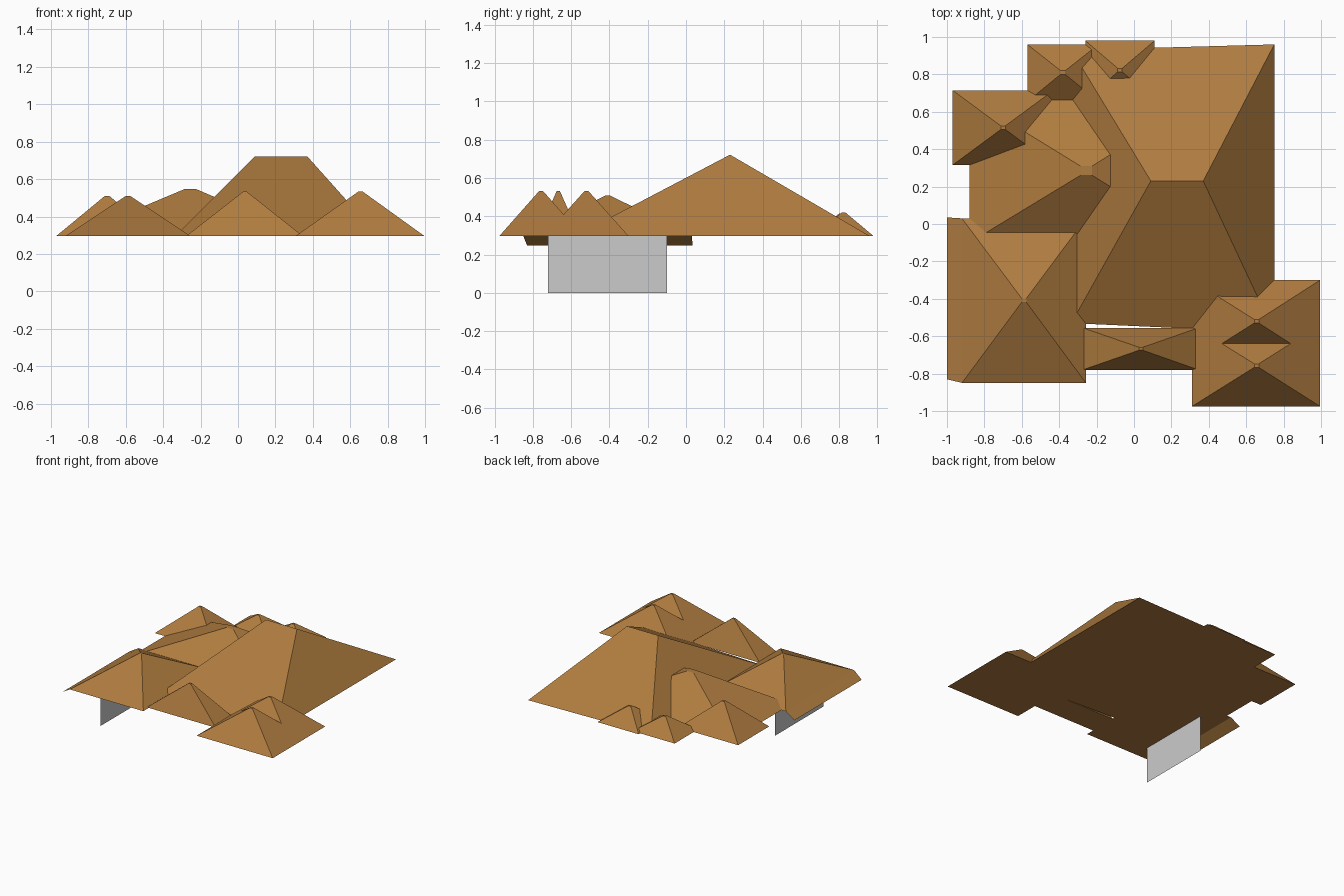
import bpy, bmesh

if "Cube" in bpy.data.objects:
    bpy.data.objects.remove(bpy.data.objects["Cube"])

Z = 0.297  # eaves height

tan = bpy.data.materials.new("roof_tan")
tan.diffuse_color = (0.43, 0.2, 0.05, 1)
tan.use_nodes = True
tan.node_tree.nodes["Principled BSDF"].inputs["Base Color"].default_value = tan.diffuse_color


def mesh_object(name, verts, faces, mat=None):
    bm = bmesh.new()
    vs = [bm.verts.new(v) for v in verts]
    for f in faces:
        bm.faces.new([vs[i] for i in f])
    bmesh.ops.remove_doubles(bm, verts=bm.verts[:], dist=0.0005)
    me = bpy.data.meshes.new(name)
    bm.to_mesh(me)
    bm.free()
    ob = bpy.data.objects.new(name, me)
    bpy.context.collection.objects.link(ob)
    if mat:
        me.materials.append(mat)
    return ob


def hip_roof(name, corners, top, height):
    """Closed hip roof: four eave corners, and top = (x0, x1, y0, y1)."""
    x0, x1, y0, y1 = top
    verts = [(x, y, Z) for x, y in corners]
    verts += [(x0, y0, height), (x1, y0, height), (x1, y1, height), (x0, y1, height)]
    faces = [(3, 2, 1, 0)] + [(i, (i + 1) % 4, (i + 1) % 4 + 4, i + 4) for i in range(4)]
    if y1 - y0 > 0.001:
        faces.append((4, 5, 6, 7))
    return mesh_object(name, verts, faces, tan)


def pavilion(name, x0, x1, y0, y1, peak, height, cap=0.012):
    """Pyramid roof on a rectangle, with a tiny flat cap at the peak."""
    px, py = peak
    return hip_roof(name, [(x0, y0), (x1, y0), (x1, y1), (x0, y1)],
                    (px - cap, px + cap, py - cap * 0.8, py + cap * 0.8), height)


# Main roof with a short ridge
hip_roof("main_roof", [(-0.335, -0.53), (0.75, -0.58), (0.75, 0.96), (-0.335, 0.93)],
         (0.09, 0.37, 0.23, 0.23), 0.722)

# Surrounding wings
pavilion("front_right_roof", 0.31, 0.995, -0.975, -0.54, (0.655, -0.757), 0.533)
pavilion("side_right_roof", 0.31, 0.995, -0.74, -0.30, (0.655, -0.52), 0.533)
pavilion("porch_roof", -0.275, 0.345, -0.78, -0.555, (0.037, -0.667), 0.533, 0.01)
pavilion("front_left_roof", -0.92, -0.257, -0.85, 0.03, (-0.588, -0.408), 0.51)
pavilion("middle_left_roof", -0.88, 0.36, -0.10, 0.675, (-0.255, 0.285), 0.547, 0.03)
pavilion("back_left_roof", -0.97, -0.43, 0.315, 0.715, (-0.70, 0.515), 0.51)
pavilion("small_back_roof", -0.57, -0.19, 0.655, 0.96, (-0.38, 0.81), 0.415)
pavilion("back_dormer_roof", -0.26, 0.11, 0.665, 0.98, (-0.075, 0.823), 0.42)

# Sloping overhang on the left wing
mesh_object("left_overhang",
            [(-0.918, -0.85, Z), (-0.918, 0.03, Z), (-1.0, 0.035, 0.247), (-1.0, -0.83, 0.247)],
            [(0, 1, 2, 3)], tan)

# Thin grey wall beneath the left wing
mesh_object("wall_panel",
            [(-0.733, -0.72, 0), (-0.733, -0.10, 0), (-0.733, -0.10, Z), (-0.733, -0.72, Z)],
            [(0, 1, 2, 3)])
